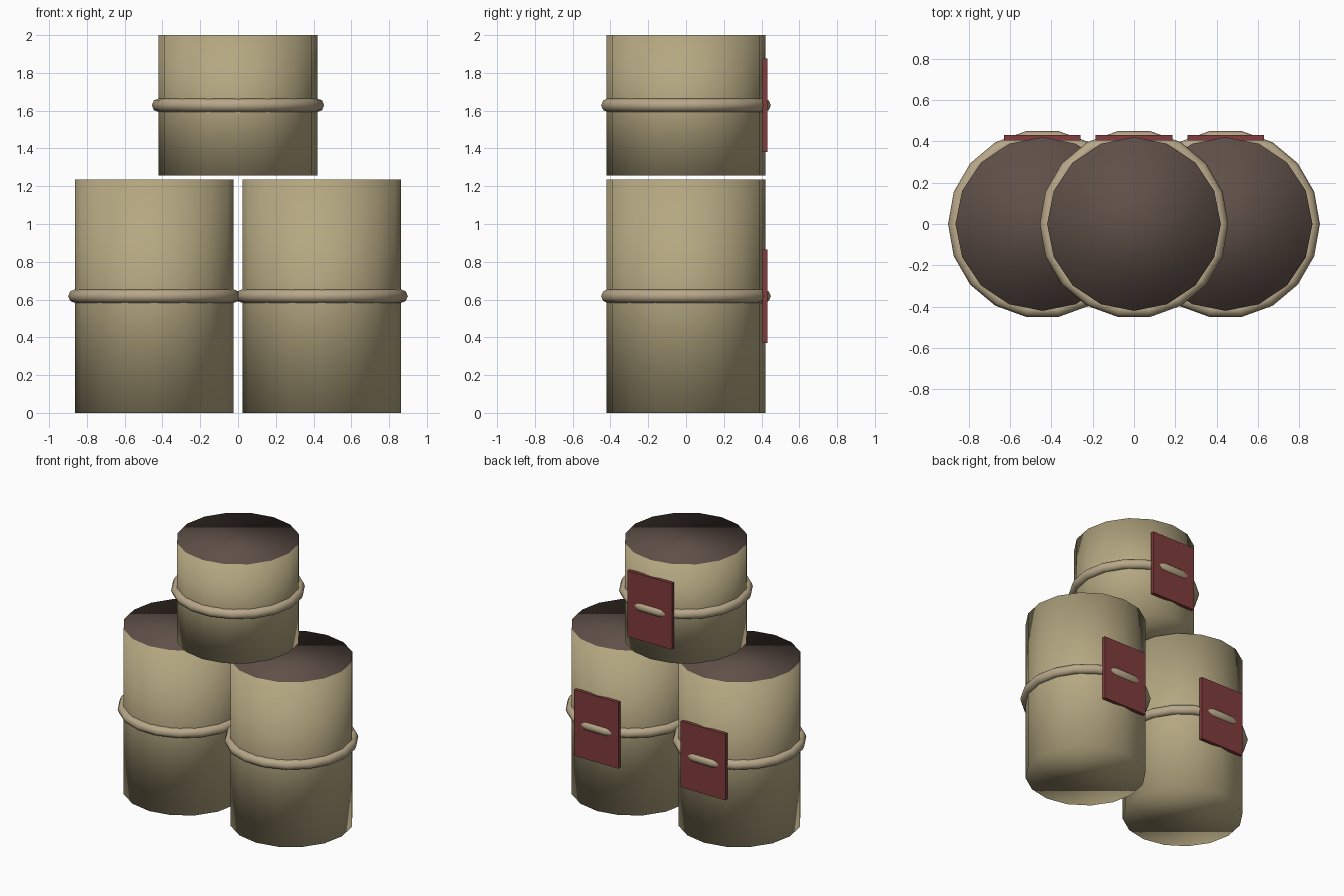
import bpy

if "Cube" in bpy.data.objects:
    bpy.data.objects.remove(bpy.data.objects["Cube"])

SIDES = 16
RADIUS = 0.42


def material(name, rgb):
    m = bpy.data.materials.new(name)
    m.diffuse_color = (*rgb, 1)
    m.use_nodes = True
    m.node_tree.nodes["Principled BSDF"].inputs["Base Color"].default_value = m.diffuse_color
    return m


TAN = material("tan_paint", (0.46, 0.39, 0.22))
BAND = material("band_paint", (0.48, 0.39, 0.25))
DARK = material("dark_lid", (0.115, 0.08, 0.065))
RED = material("red_label", (0.22, 0.045, 0.045))


def barrel(name, x, z0, z1):
    mid = (z0 + z1) / 2

    # Drum body, with a dark lid on the top face
    bpy.ops.mesh.primitive_cylinder_add(vertices=SIDES, radius=RADIUS,
                                        depth=z1 - z0, location=(x, 0, mid))
    body = bpy.context.object
    body.name = name + "_body"
    body.data.materials.append(TAN)
    body.data.materials.append(DARK)
    for p in body.data.polygons:
        p.use_smooth = True
        if p.normal.z > 0.5:
            p.material_index = 1

    # Raised hoop around the middle
    bpy.ops.mesh.primitive_torus_add(major_radius=RADIUS, minor_radius=0.036,
                                     major_segments=18, minor_segments=8,
                                     location=(x, 0, mid))
    hoop = bpy.context.object
    hoop.name = name + "_hoop"
    hoop.data.materials.append(BAND)
    bpy.ops.object.shade_smooth()

    # Flat label plate on the back
    bpy.ops.mesh.primitive_cube_add(size=1, location=(x, 0.418, mid))
    plate = bpy.context.object
    plate.name = name + "_label"
    plate.scale = (0.37, 0.026, 0.495)
    bpy.ops.object.transform_apply(location=False, rotation=False, scale=True)
    plate.data.materials.append(RED)


# Two full drums side by side, one shorter drum on top
barrel("left_drum", -0.443, 0.0, 1.236)
barrel("right_drum", 0.443, 0.0, 1.236)
barrel("top_drum", 0.0, 1.257, 2.0)
